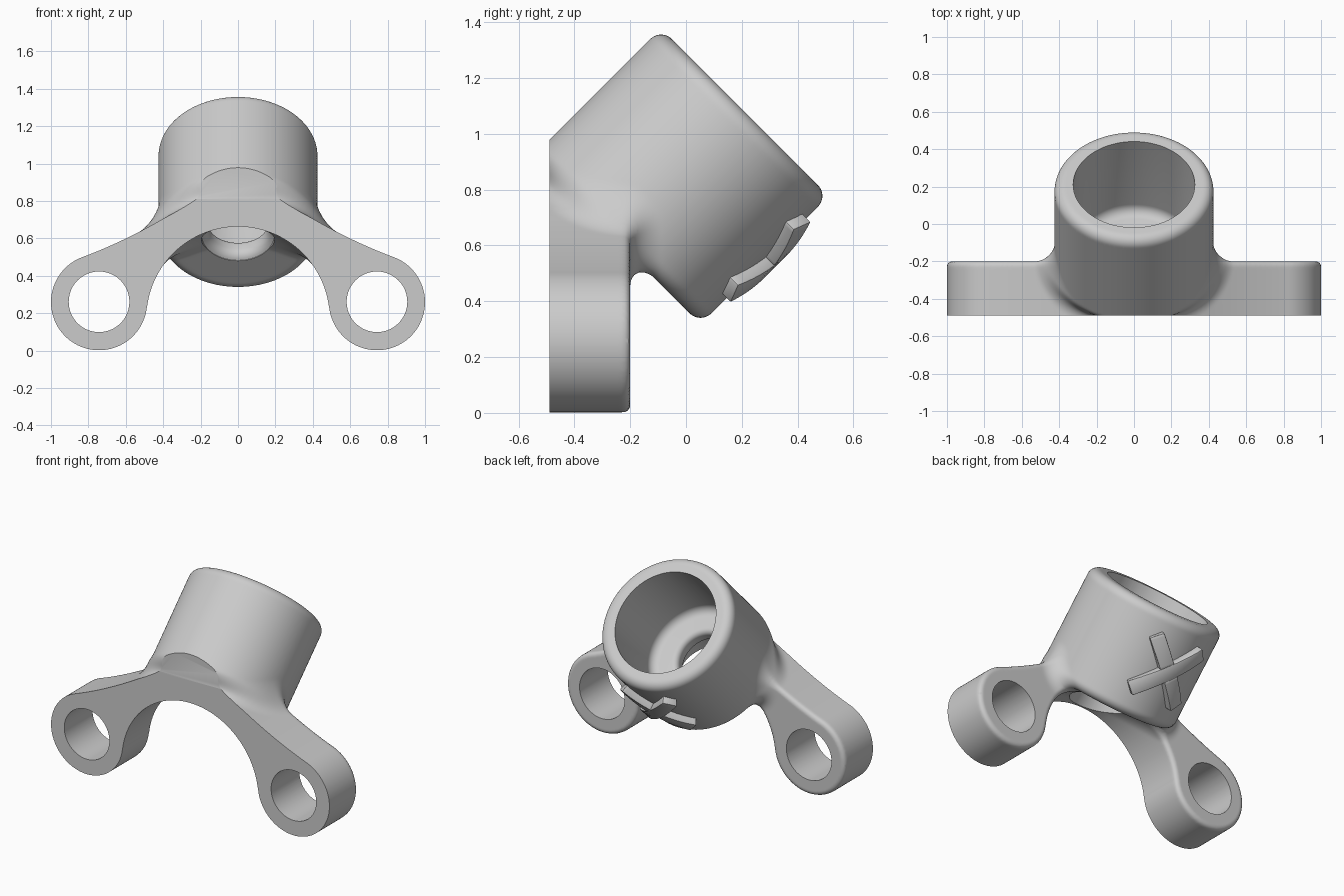
import bpy, bmesh, math
from mathutils import Vector, Matrix
from mathutils.bvhtree import BVHTree

cube = bpy.data.objects.get("Cube")
if cube:
    bpy.data.objects.remove(cube, do_unlink=True)

grey = bpy.data.materials.new("plain_grey")
grey.use_nodes = True
grey.diffuse_color = (0.6, 0.6, 0.6, 1)
grey.node_tree.nodes["Principled BSDF"].inputs["Base Color"].default_value = (0.6, 0.6, 0.6, 1)

# Main dimensions
RADIUS, LENGTH, EDGE = 0.425, 0.65, 0.055
FILLET = 0.11
FRONT, BACK = -0.49, -0.2
LUG_X, LUG_Z, LUG_R = 0.743, 0.259, 0.257
TILT = Matrix.Translation((0, -0.2485, 0.6185)) @ Matrix.Rotation(-math.pi / 4, 4, 'X')
UNTILT = TILT.inverted()


def skin(rings):
    """Closed solid through equally long rings of points."""
    bm = bmesh.new()
    loops = [[bm.verts.new(p) for p in ring] for ring in rings]
    n = len(loops[0])
    for a, b in zip(loops, loops[1:]):
        for i in range(n):
            j = (i + 1) % n
            bm.faces.new((a[i], a[j], b[j], b[i]))
    bm.faces.new(loops[0])
    bm.faces.new(loops[-1])
    bmesh.ops.recalc_face_normals(bm, faces=bm.faces[:])
    return bm


def lathe(profile, matrix, steps=128):
    """Solid of revolution from (radius, height) points."""
    turns = [2 * math.pi * i / steps for i in range(steps)]
    return skin([[matrix @ Vector((r * math.cos(a), r * math.sin(a), h)) for a in turns]
                 for r, h in profile])


def arc(cx, cy, r, start, end, steps):
    angles = [math.radians(start + (end - start) * i / steps) for i in range(steps + 1)]
    return [(cx + r * math.cos(a), cy + r * math.sin(a)) for a in angles]


def bezier(p, q, s, steps):
    out = []
    for i in range(steps):
        t = i / steps
        out.append(tuple((1 - t) ** 2 * a + 2 * t * (1 - t) * b + t * t * c
                         for a, b, c in zip(p, q, s)))
    return out


def make(name, bm):
    mesh = bpy.data.meshes.new(name)
    bm.to_mesh(mesh)
    bm.free()
    mesh.materials.append(grey)
    obj = bpy.data.objects.new(name, mesh)
    bpy.context.collection.objects.link(obj)
    return obj


def bake(obj):
    """Apply the modifiers of an object."""
    graph = bpy.context.evaluated_depsgraph_get()
    mesh = bpy.data.meshes.new_from_object(obj.evaluated_get(graph))
    obj.modifiers.clear()
    obj.data = mesh


# Arched flange with a lug on each side
half = bezier((0, 0.81), (0.22, 0.81), (0.4, 0.705), 14)
half += bezier((0.4, 0.705), (0.617, 0.58), (0.834, 0.499), 14)
half += arc(LUG_X, LUG_Z, LUG_R, 69, -174, 60)
half += arc(0, 0.173, 0.49, 8, 90, 30)
outline = half + [(-x, z) for x, z in reversed(half[1:-1])]
flange = skin([[(x, y, z) for x, z in outline] for y in (FRONT - 0.07, BACK)])
back_face = max(flange.faces, key=lambda f: f.calc_center_median().y)
bmesh.ops.bevel(flange, geom=back_face.edges[:], offset=0.025, segments=4,
                profile=0.5, affect='EDGES')
tree = BVHTree.FromBMesh(flange)


def flange_distance(p):
    spot, normal, _, dist = tree.find_nearest(p)
    if dist < 1e-5:
        return 0.0, normal
    way = (p - spot) / dist
    return (dist, way) if way.dot(normal) >= 0 else (-dist, -way)


def socket_distance(p):
    """Distance to the tilted cylinder with rounded rims."""
    q = UNTILT @ p
    rho = max(math.hypot(q.x, q.y), 1e-6)
    h = q.z - LENGTH / 2
    a, b = rho - RADIUS + EDGE, abs(h) - LENGTH / 2 + EDGE
    radial = Vector((q.x / rho, q.y / rho, 0))
    axial = Vector((0, 0, math.copysign(1, h)))
    if a > 0 and b > 0:
        dist = math.hypot(a, b)
        way = (radial * a + axial * b) / dist
    else:
        dist, way = (a, radial) if a > b else (b, axial)
    return dist - EDGE, TILT.to_3x3() @ way


def settle(p):
    """Move a point onto the filleted union of flange and socket."""
    d1, n1 = flange_distance(p)
    d2, n2 = socket_distance(p)
    u, v = max(FILLET - d1, 0), max(FILLET - d2, 0)
    size = math.hypot(u, v)
    if size < 1e-6:
        return p
    slope = (n1 * u + n2 * v) / size
    value = max(FILLET, min(d1, d2)) - size
    step = slope * (value / max(slope.length_squared, 0.2))
    if step.length > 0.03:
        step *= 0.03 / step.length
    return p - step


# Fuse socket and flange, then pull the surface onto the fillets
socket = lathe([(1e-3, 0), (RADIUS, 0), (RADIUS, LENGTH), (1e-3, LENGTH)], TILT)
temp = bpy.data.meshes.new("socket_temp")
socket.to_mesh(temp)
socket.free()
flange.from_mesh(temp)
bpy.data.meshes.remove(temp)
body = make("bracket_body", flange)
remesh = body.modifiers.new("fuse", 'REMESH')
remesh.mode = 'VOXEL'
remesh.voxel_size = 0.0125
bake(body)
bm = bmesh.new()
bm.from_mesh(body.data)
for rounds in (3, 3, 4):
    bmesh.ops.smooth_vert(bm, verts=bm.verts[:], factor=0.5, use_axis_x=True,
                          use_axis_y=True, use_axis_z=True)
    for vert in bm.verts:
        for _ in range(rounds):
            vert.co = settle(vert.co)
bm.to_mesh(body.data)
bm.free()

# Cutters: front plane, lug holes, stepped bore
cutters = []
block = bmesh.new()
bmesh.ops.create_cube(block, size=1, matrix=Matrix.Translation((0, FRONT - 0.5, 0.6))
                      @ Matrix.Diagonal((3, 1, 3, 1)))
cutters.append(make("front_cutter", block))
for side in (-1, 1):
    place = Matrix.Translation((side * LUG_X, 0, LUG_Z + 0.002)) @ Matrix.Rotation(math.pi / 2, 4, 'X')
    cutters.append(make("lug_hole_cutter", lathe([(0.162, -0.2), (0.162, 1)], place, 96)))
bore = [(0.195, -0.35)]
bore += arc(0.215, 0.055, 0.055, -111, -180, 6)
bore += arc(0.195, 0.085, 0.035, 180, 90, 6)
bore += arc(0.27, 0.175, 0.055, -90, 0, 8)
bore += [(0.325, LENGTH + 0.2)]
cutters.append(make("bore_cutter", lathe(bore, TILT)))
for cutter in cutters:
    cutter.hide_render = True
    cut = body.modifiers.new("cut", 'BOOLEAN')
    cut.operation = 'DIFFERENCE'
    cut.solver = 'EXACT'
    cut.object = cutter
bake(body)
for cutter in cutters:
    bpy.data.objects.remove(cutter, do_unlink=True)

# Raised diagonal cross wrapped on the lower back of the socket
def arm(name, angle, start, end, width=0.09, steps=12):
    along = Vector((math.cos(angle), math.sin(angle)))
    across = Vector((-along.y, along.x))
    rings = []
    for i in range(steps + 1):
        t = start + (end - start) * i / steps
        ring = []
        for w, r in ((-1, 0.41), (1, 0.41), (1, 0.47), (-1, 0.47)):
            flat = along * t + across * (w * width / 2)
            a = math.pi / 2 + flat.x / 0.45
            ring.append(TILT @ Vector((r * math.cos(a), r * math.sin(a), 0.335 + flat.y)))
        rings.append(ring)
    bm = skin(rings)
    corners = [e for e in bm.edges if len(e.link_faces) == 2 and e.calc_face_angle() > 1
               and any(len(f.verts) == 4 for f in e.link_faces)]
    bmesh.ops.bevel(bm, geom=corners, offset=0.008, segments=2, profile=0.5, affect='EDGES')
    return make(name, bm)


parts = [body, arm("cross_bar", math.pi / 4, -0.245, 0.245)]
for label, sign in (("upper", 1), ("lower", -1)):
    parts.append(arm("cross_arm_" + label, -math.pi / 4, sign * 0.04, sign * 0.245))

# Smooth shading with sharp edges kept
bpy.ops.object.select_all(action='DESELECT')
for part in parts:
    part.select_set(True)
bpy.context.view_layer.objects.active = body
bpy.ops.object.shade_smooth_by_angle(angle=math.radians(32))
